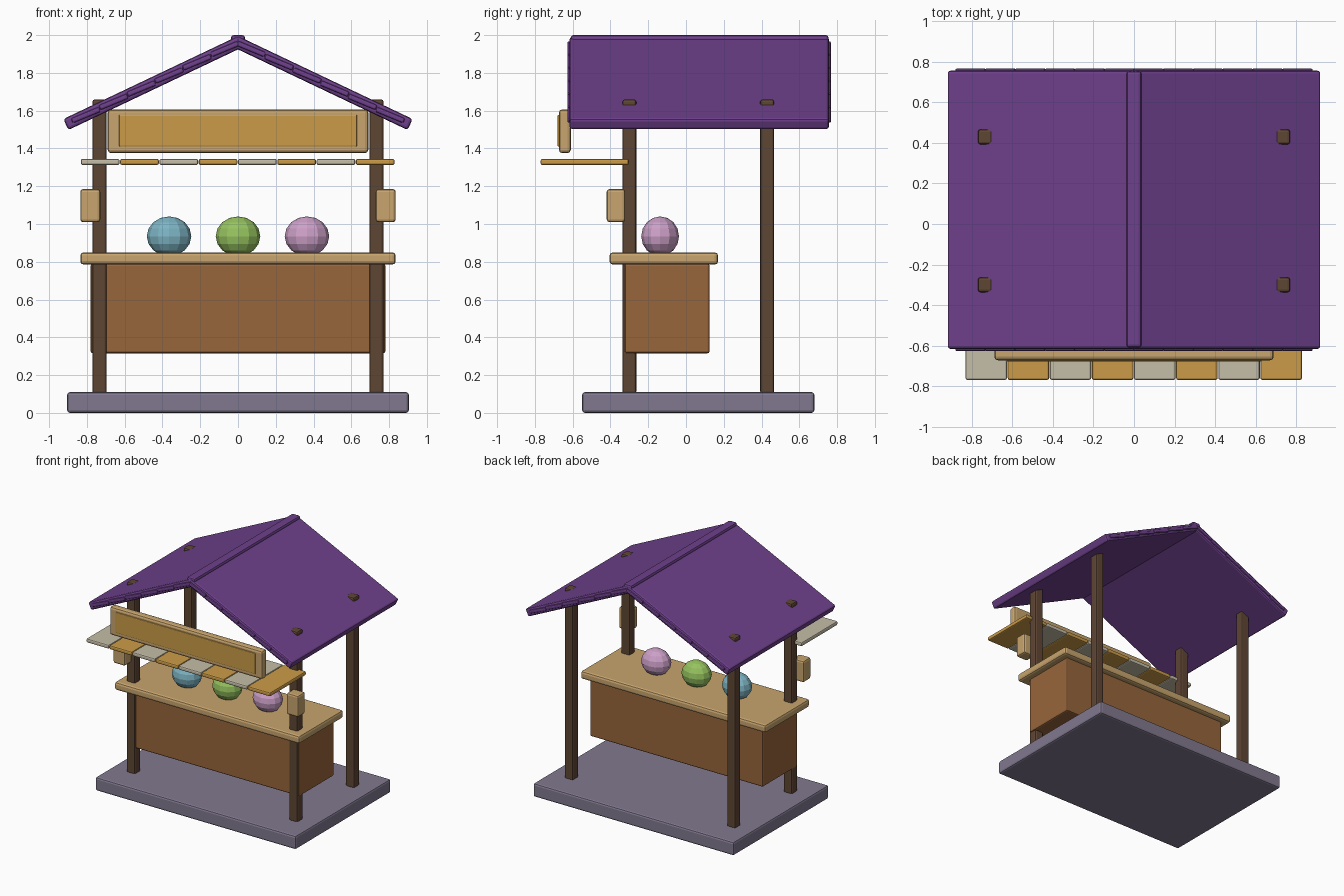
import bpy
from math import atan, cos, sin
from mathutils import Vector

cube = bpy.data.objects.get("Cube")
if cube:
    bpy.data.objects.remove(cube, do_unlink=True)


def material(name, r, g, b):
    m = bpy.data.materials.new(name)
    m.use_nodes = True
    m.diffuse_color = (r, g, b, 1)
    m.node_tree.nodes["Principled BSDF"].inputs["Base Color"].default_value = (r, g, b, 1)
    return m


purple = material("purple roof", .156, .052, .262)
stone = material("grey stone", .22, .19, .275)
brown = material("brown wood", .314, .133, .045)
tan = material("tan wood", .578, .376, .156)
gold = material("gold", .6, .33, .065)
cream = material("cream", .56, .51, .39)
dark = material("dark wood", .114, .061, .034)
blue = material("blue", .205, .456, .546)
green = material("green", .305, .546, .114)
pink = material("pink", .61, .352, .578)


def box(name, low, high, mat, bevel=.012, tilt=0, center=None):
    """Bevelled box between two corners, optionally moved and tilted about y."""
    low, high = Vector(low), Vector(high)
    bpy.ops.mesh.primitive_cube_add(size=1, location=center or (low + high) / 2)
    ob = bpy.context.object
    ob.name = name
    ob.scale = high - low
    bpy.ops.object.transform_apply(location=False, rotation=False, scale=True)
    ob.rotation_euler.y = tilt
    ob.data.materials.append(mat)
    mod = ob.modifiers.new("Bevel", 'BEVEL')
    mod.width = bevel
    mod.segments = 2
    return ob


# Floor and counter
box("floor_slab", (-.905, -.55, 0), (.905, .68, .11), stone, .015)
box("counter_body", (-.78, -.325, .315), (.78, .125, .79), brown)
box("counter_top", (-.835, -.405, .785), (.835, .17, .85), tan, .018)

# Posts and side lanterns
for side, sx in (("left", 1), ("right", -1)):
    for end, y in (("front", -.3), ("back", .43)):
        x = sx * .733
        box(f"{end}_{side}_post", (x - .038, y - .037, .1), (x + .038, y + .037, 1.66), dark, .013)
    x = sx * .782
    box(f"{side}_lantern", (x - .053, -.42, 1.01), (x + .053, -.322, 1.185), tan, .015)

# Faceted wares on the counter
for name, x, mat in (("blue", -.365, blue), ("green", 0, green), ("pink", .365, pink)):
    bpy.ops.mesh.primitive_uv_sphere_add(segments=12, ring_count=8, radius=1,
                                         location=(x, -.137, .935))
    ball = bpy.context.object
    ball.name = name + "_ball"
    ball.scale = (.118, .1, .105)
    ball.data.materials.append(mat)

# Striped awning
pitch = .208
for i in range(8):
    x = -.832 + i * pitch
    box(f"awning_strip_{i + 1}", (x, -.77, 1.312), (x + pitch - .003, -.303, 1.345),
        gold if i % 2 else cream, .01)

# Sign board with a raised panel
box("sign_board", (-.69, -.673, 1.375), (.69, -.61, 1.607), tan, .018)
box("sign_panel", (-.63, -.68, 1.41), (.63, -.65, 1.578), gold, .005)

# Gabled roof: a slab and six plank ends per slope
slope = atan(.475)
apex, thick = 1.995, .064
length = .925 / cos(slope)


def on_slope(sx, along, depth):
    return (sx * (along * cos(slope) - depth * sin(slope)), .07,
            apex - along * sin(slope) - depth * cos(slope))


for side, sx in (("left", 1), ("right", -1)):
    half = Vector((length / 2, .687, thick / 2))
    box(f"{side}_roof_slab", -half, half, purple, .014, sx * slope,
        on_slope(sx, length / 2, thick / 2))
    step = .147 / cos(slope)
    half = Vector((step / 2 - .001, .698, .014))
    for i in range(6):
        box(f"{side}_roof_plank_{i + 1}", -half, half, purple, .009, sx * (slope - .05),
            on_slope(sx, (i + .5) * step + .012, thick / 2))

box("ridge_cap", (-.037, -.61, 1.94), (.037, .755, 2.0), purple, .014)
